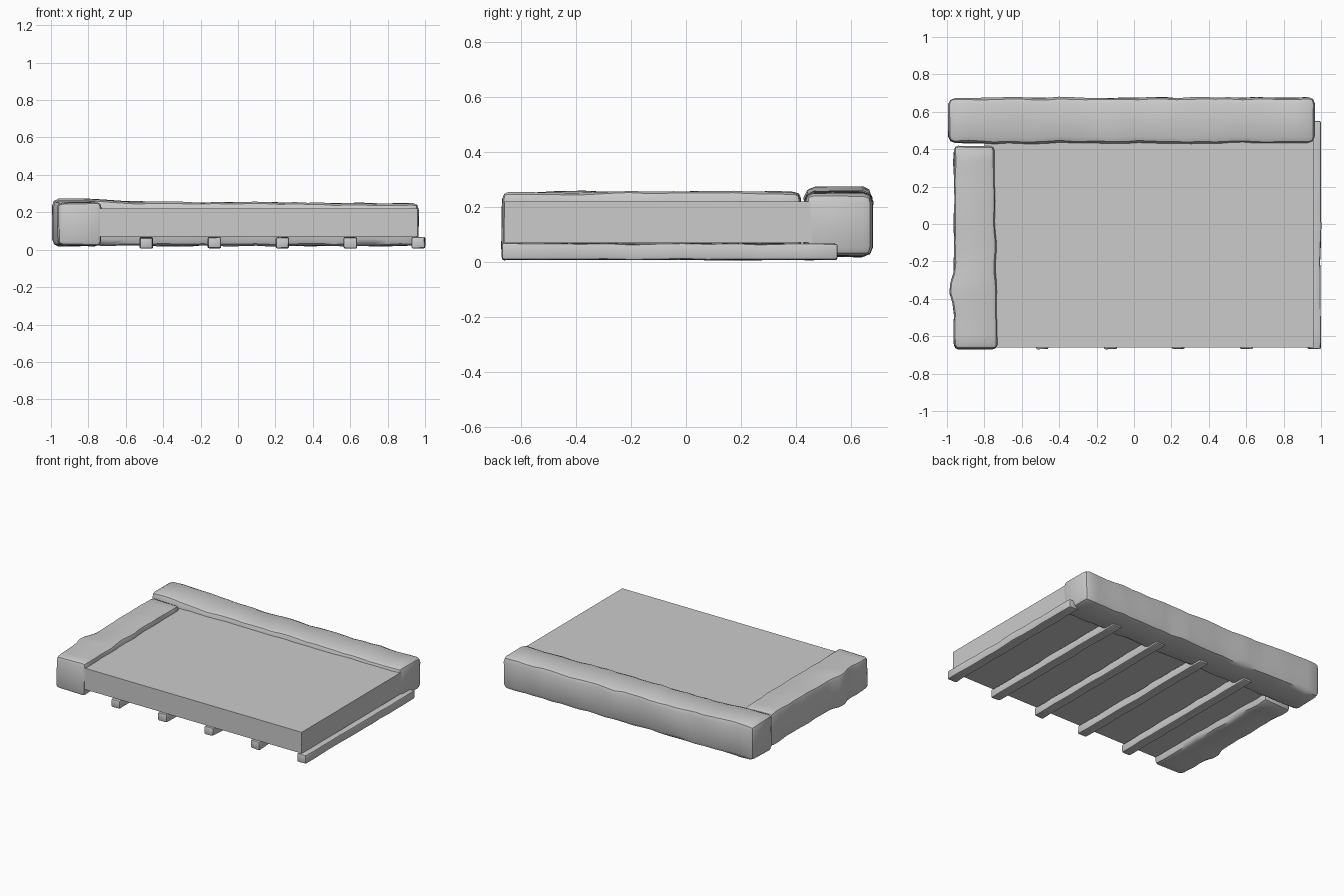
import bpy, bmesh
from math import exp
from mathutils import Vector, noise

if "Cube" in bpy.data.objects:
    bpy.data.objects.remove(bpy.data.objects["Cube"], do_unlink=True)

stone = bpy.data.materials.new("stone grey")
stone.use_nodes = True
grey = (0.6, 0.6, 0.6, 1)
stone.diffuse_color = grey
stone.node_tree.nodes["Principled BSDF"].inputs["Base Color"].default_value = grey


def block(name, lo, hi, bevel=0, cuts=0, wear=0, shape=None):
    """Box between two corners, optionally rounded and unevenly worn along its length."""
    lo, hi = Vector(lo), Vector(hi)
    size, mid = hi - lo, (lo + hi) / 2
    bm = bmesh.new()
    bmesh.ops.create_cube(bm, size=1)
    for v in bm.verts:
        v.co = Vector(a * b for a, b in zip(v.co, size)) + mid
    if bevel:
        bmesh.ops.bevel(bm, geom=bm.edges[:], offset=bevel, segments=2,
                        profile=0.5, affect='EDGES')
    axis = 0 if size.x > size.y else 1
    normal = Vector((1 - axis, axis, 0))
    for i in range(1, cuts + 1):
        t = lo[axis] + bevel + (size[axis] - 2 * bevel) * i / (cuts + 1)
        at = mid.copy()
        at[axis] = t
        bmesh.ops.bisect_plane(bm, geom=bm.verts[:] + bm.edges[:] + bm.faces[:],
                               plane_co=at, plane_no=normal)
    for v in bm.verts:
        if shape:
            v.co = shape(v.co)
        if wear:
            v.co += noise.noise_vector(v.co * 9 + mid * 5) * wear
    bmesh.ops.recalc_face_normals(bm, faces=bm.faces[:])
    mesh = bpy.data.meshes.new(name)
    bm.to_mesh(mesh)
    bm.free()
    mesh.materials.append(stone)
    obj = bpy.data.objects.new(name, mesh)
    bpy.context.collection.objects.link(obj)
    if bevel:
        bpy.ops.object.select_all(action='DESELECT')
        obj.select_set(True)
        bpy.context.view_layer.objects.active = obj
        bpy.ops.object.shade_smooth_by_angle(angle=0.7)
    return obj


def back_shape(p):
    """Top falls slightly towards the left end, with a hump at the right end."""
    p = p.copy()
    if p.z > 0.15:
        p.z += 0.017 * exp(-((p.x + 0.88) / 0.25) ** 2) - 0.004 * p.x
    return p


def side_shape(p):
    """Outer face bulges near the front; the inner face widens forwards."""
    p = p.copy()
    if p.x < -0.9:
        p.x -= 0.025 * exp(-((p.y + 0.35) / 0.07) ** 2)
    else:
        p.x -= 0.015 * (p.y + 0.5)
    return p


# Flat floor slab
block("floor_slab", (-0.8, -0.66, 0.07), (0.96, 0.46, 0.22))

# Worn kerbs along the back and right edges
block("back_kerb", (-0.993, 0.432, 0.02), (0.967, 0.675, 0.252), 0.035, 26, 0.009, back_shape)
block("right_kerb", (-0.962, -0.668, 0.022), (-0.733, 0.418, 0.254), 0.025, 18, 0.008, side_shape)

# Row of support beams under the slab
for i in range(5):
    x = -0.49 + i * 0.3635
    block(f"support_beam_{i + 1}", (x - 0.034, -0.668, 0.008), (x + 0.034, 0.55, 0.066),
          0.008, 12, 0.005)
